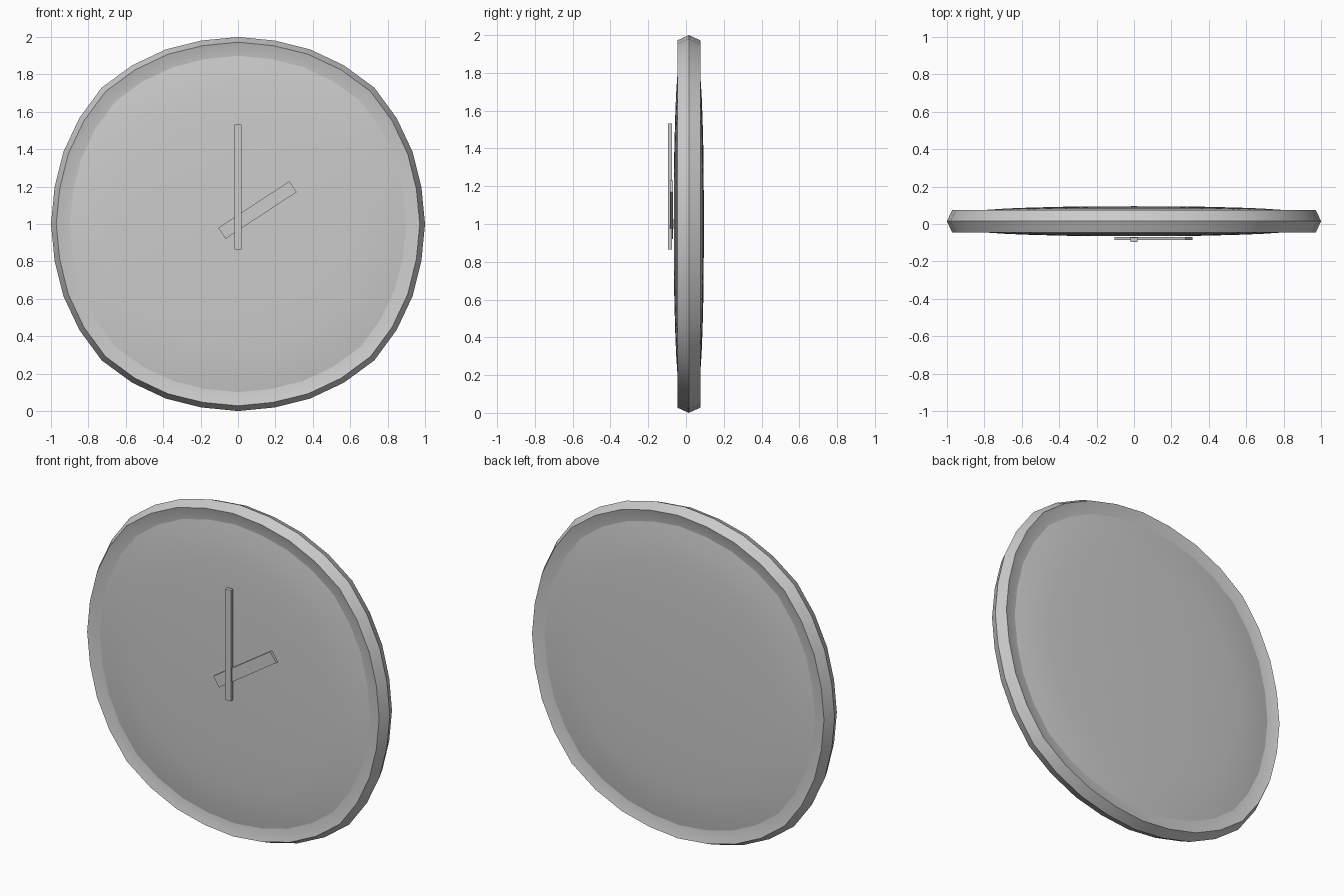
import bpy, bmesh, math
from mathutils import Matrix

if "Cube" in bpy.data.objects:
    bpy.data.objects.remove(bpy.data.objects["Cube"])

SIDES = 32
MID_Y = 0.015                                  # centre plane of the body
CORNER = [1.0, 1.0, 1.01, 1.02, 1.031]         # slightly squarish circle, one octant


def radius(i):
    k = i % 8
    return CORNER[min(k, 8 - k)]


def add_object(name, bm):
    bmesh.ops.recalc_face_normals(bm, faces=bm.faces)
    mesh = bpy.data.meshes.new(name)
    bm.to_mesh(mesh)
    bm.free()
    ob = bpy.data.objects.new(name, mesh)
    bpy.context.collection.objects.link(ob)
    return ob


def lathe(name, profile, closed):
    """Spin (radius, y) points round the y axis; capped at radius 0 or closed in a loop."""
    bm = bmesh.new()
    rings = []
    for r, y in profile:
        n = SIDES if r > 0 else 1
        rings.append([bm.verts.new((r * radius(i) * math.sin(2 * math.pi * i / SIDES),
                                    MID_Y + y,
                                    1 + r * radius(i) * math.cos(2 * math.pi * i / SIDES)))
                      for i in range(n)])
    pairs = list(zip(rings, rings[1:]))
    if closed:
        pairs.append((rings[-1], rings[0]))
    for a, b in pairs:
        for i in range(SIDES):
            j = (i + 1) % SIDES
            if len(a) == 1:
                bm.faces.new((a[0], b[i], b[j]))
            elif len(b) == 1:
                bm.faces.new((a[i], a[j], b[0]))
            else:
                bm.faces.new((a[i], a[j], b[j], b[i]))
    ob = add_object(name, bm)
    bpy.ops.object.select_all(action='DESELECT')
    ob.select_set(True)
    bpy.context.view_layer.objects.active = ob
    bpy.ops.object.shade_smooth_by_angle(angle=math.radians(30))
    return ob


def hand(name, x, z, width, length, y0, y1, angle):
    bm = bmesh.new()
    bmesh.ops.create_cube(bm, size=1, matrix=Matrix.Translation((x, (y0 + y1) / 2, z))
                          @ Matrix.Rotation(angle, 4, 'Y')
                          @ Matrix.Diagonal((width, y1 - y0, length, 1)))
    return add_object(name, bm)


# Rim: pointed outer edge, sloping inward on both faces
front = [(0.972, -0.061), (0.93, -0.049), (0.89, -0.044)]
lathe("rim", [(1.0, 0)] + front + [(r, -y) for r, y in reversed(front)], True)

# Gently domed dial, bulging on both sides
dome = [(0, -0.08), (0.35, -0.078), (0.55, -0.073), (0.68, -0.068), (0.8, -0.06), (0.9, -0.045)]
lathe("dial", dome + [(r, -y) for r, y in reversed(dome)], False)

# Hands
hand("minute_hand", 0, 1.198, 0.037, 0.667, -0.095, -0.073, 0)
hand("hour_hand", 0.104, 1.075, 0.07, 0.455, -0.085, -0.070, math.radians(56.7))
